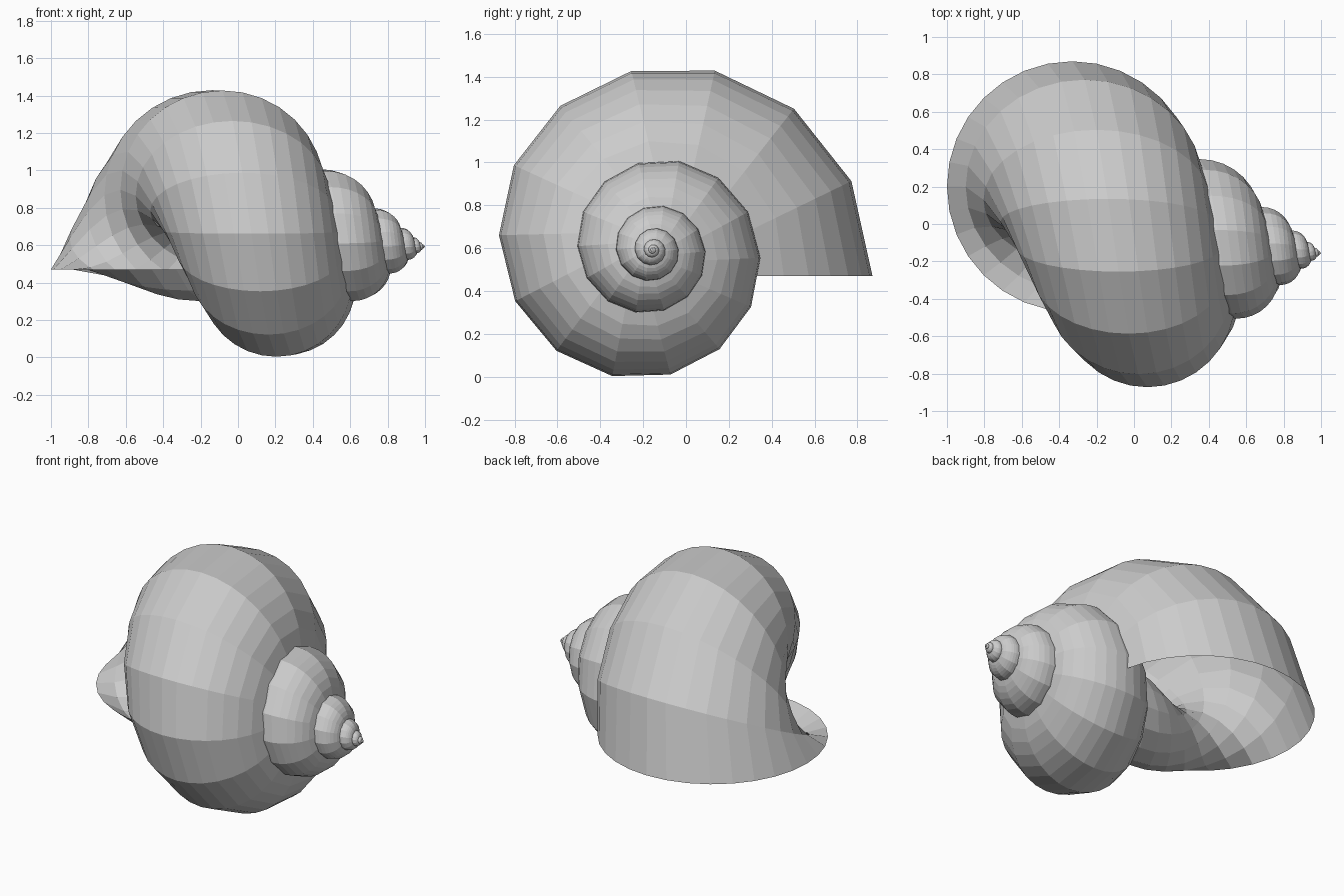
import bpy, bmesh
from math import sin, cos, pi, radians
from mathutils import Vector, Matrix

if "Cube" in bpy.data.objects:
    bpy.data.objects.remove(bpy.data.objects["Cube"])

APEX = Vector((1.002, -0.155, 0.592))      # spiral pole, coiling axis along x
CENTRE = Vector((-0.33, 0.20, 0.47))       # centre of the round mouth
RADIUS, SIDES = 0.67, 32
STEP, SHRINK, RINGS = radians(25.9), 0.95, 104

bm = bmesh.new()

# Mouth ring in a level plane, relative to the apex
mouth = [CENTRE - APEX + Vector((cos(a), sin(a), 0)) * RADIUS
         for a in (2 * pi * i / SIDES for i in range(SIDES))]

# Turn and shrink the ring about the apex to coil the whorls
previous = None
for k in range(RINGS):
    turn = Matrix.Rotation(k * STEP, 3, 'X') * SHRINK ** k
    ring = [bm.verts.new(APEX + turn @ p) for p in mouth]
    if previous:
        for i in range(SIDES):
            j = (i + 1) % SIDES
            bm.faces.new((previous[i], ring[i], ring[j], previous[j]))
    previous = ring

# Close the tiny tip, leave the mouth open
bm.faces.new(previous)
bmesh.ops.recalc_face_normals(bm, faces=bm.faces)

mesh = bpy.data.meshes.new("spiral_shell")
bm.to_mesh(mesh)
bm.free()
shell = bpy.data.objects.new("spiral_shell", mesh)
bpy.context.collection.objects.link(shell)
